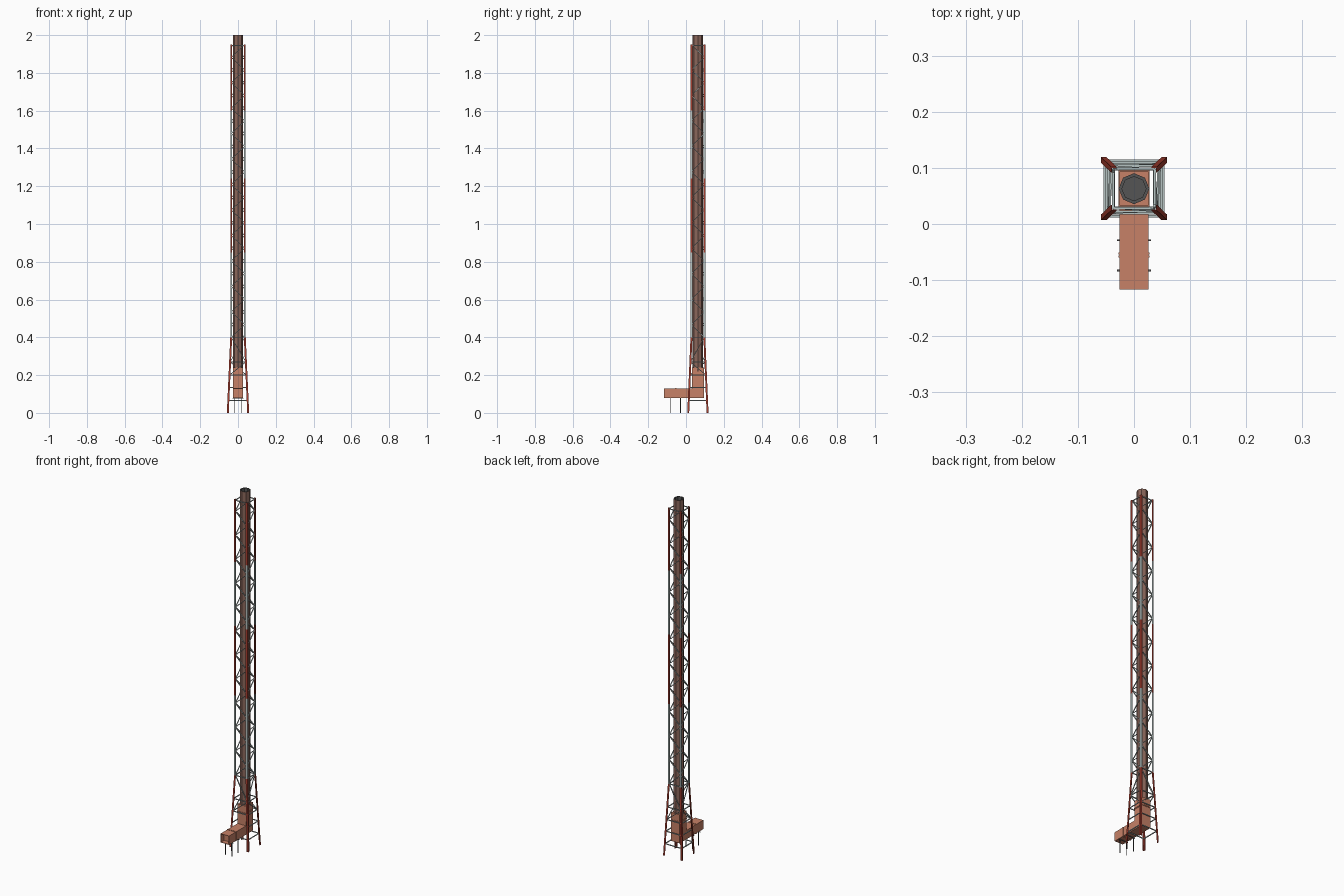
import bpy, bmesh, math
from mathutils import Vector

if "Cube" in bpy.data.objects:
    bpy.data.objects.remove(bpy.data.objects["Cube"])

CY = 0.063                      # tower axis in y
TOP, KNEE = 1.95, 0.40          # truss top and start of the splayed base


def mat(name, c):
    m = bpy.data.materials.new(name)
    m.diffuse_color = (*c, 1)
    m.use_nodes = True
    m.node_tree.nodes["Principled BSDF"].inputs["Base Color"].default_value = m.diffuse_color
    return m


RED = mat("red_paint", (0.40, 0.05, 0.03))
GREY = mat("pale_grey_steel", (0.47, 0.55, 0.54))
RUST = mat("rusty_duct", (0.57, 0.22, 0.135))
PIPE = mat("brown_pipe", (0.26, 0.135, 0.105))
DARK = mat("dark_soot", (0.09, 0.09, 0.09))


def finish(bm, name, *mats):
    bmesh.ops.recalc_face_normals(bm, faces=bm.faces)
    me = bpy.data.meshes.new(name)
    bm.to_mesh(me)
    bm.free()
    for m in mats:
        me.materials.append(m)
    ob = bpy.data.objects.new(name, me)
    bpy.context.collection.objects.link(ob)
    return ob


def loft(bm, rings):
    """Skin a list of closed point rings and cap both ends."""
    vs = [[bm.verts.new(p) for p in r] for r in rings]
    n = len(vs[0])
    for a, b in zip(vs, vs[1:]):
        for i in range(n):
            j = (i + 1) % n
            bm.faces.new((a[i], a[j], b[j], b[i]))
    bm.faces.new(vs[0])
    bm.faces.new(vs[-1])


def rod(bm, a, b, r, n=4):
    a, b = Vector(a), Vector(b)
    q = (b - a).to_track_quat('Z', 'Y')
    ring = [q @ Vector((r * math.cos(t), r * math.sin(t), 0))
            for t in (math.tau * (i + .5) / n for i in range(n))]
    loft(bm, [[a + p for p in ring], [b + p for p in ring]])


def rect(x, y, z, axis):
    """Rectangle ring centred on x = 0, lying across the y or z axis."""
    if axis == 'y':
        return [(-x, y, z[0]), (x, y, z[0]), (x, y, z[1]), (-x, y, z[1])]
    return [(-x, y[0], z), (x, y[0], z), (x, y[1], z), (-x, y[1], z)]


def half(z):
    """Half width of the tower at height z."""
    return 0.038 + 0.018 * max(0, KNEE - z) / KNEE


SIGNS = ((-1, -1), (1, -1), (1, 1), (-1, 1))


def corner(i, z, inset=0.0):
    sx, sy = SIGNS[i % 4]
    h = half(z) - inset
    return Vector((sx * h, CY + sy * h * 0.95, z))


# Angle-iron legs, one object per colour band
bands = [("base", 0, KNEE, RED), ("lower", KNEE, 0.85, GREY), ("middle", 0.85, 1.24, RED),
         ("upper", 1.24, 1.60, GREY), ("top", 1.60, TOP, RED)]
W, T = 0.010, 0.0022
for name, z0, z1, m in bands:
    bm = bmesh.new()
    for i, (sx, sy) in enumerate(SIGNS):
        prof = [(0, 0), (W, 0), (W, T), (T, T), (T, W), (0, W)]
        loft(bm, [[corner(i, z) + Vector((sx * (.003 - u), sy * (.003 - v), 0)) for u, v in prof]
                  for z in (z0, z1)])
    finish(bm, name + "_legs", m)

# Zigzag bracing on all four faces
bm = bmesh.new()
N = 23
for f in range(4):
    for k in range(N):
        za = KNEE + (TOP - KNEE) * k / N
        zb = KNEE + (TOP - KNEE) * (k + 1) / N
        rod(bm, corner(f + (k + f) % 2, za, .002), corner(f + (k + f + 1) % 2, zb, .002), 0.0028)
finish(bm, "zigzag_braces", GREY)

# Horizontal rings and diagonals of the splayed base, plus the top ring
bm = bmesh.new()
levels = [0.065, 0.135, 0.20, 0.27, KNEE]
for f in range(4):
    for z in levels + [TOP - 0.005]:
        if f == 0 and z == 0.135:
            continue            # the duct passes through here
        rod(bm, corner(f, z, .001), corner(f + 1, z, .001), 0.003)
    for k, (za, zb) in enumerate(zip(levels[2:], levels[3:])):
        rod(bm, corner(f + (k + f) % 2, za, .002), corner(f + (k + f + 1) % 2, zb, .002), 0.0028)
finish(bm, "base_rings", GREY)

# Octagonal flue with a hollow sooty mouth
bm = bmesh.new()
S = 8


def ring(r, z):
    return [(r * math.cos(math.tau * i / S), CY + r * math.sin(math.tau * i / S), z)
            for i in range(S)]


loft(bm, [ring(0.0275, 0.22), ring(0.0275, 2.0), ring(0.0215, 2.0), ring(0.0215, 1.97)])
for fc in bm.faces:
    fc.material_index = int(fc.calc_center_median().z > 1.9)
finish(bm, "flue_pipe", PIPE, DARK)

# Intake duct with a recessed mouth, and upright elbow box
bm = bmesh.new()
loft(bm, [rect(.0235, -.09, (.0825, .1275), 'y'), rect(.0235, -.117, (.0825, .1275), 'y'),
          rect(.026, -.117, (.08, .13), 'y'), rect(.026, .034, (.08, .13), 'y')])
finish(bm, "intake_duct", RUST)
bm = bmesh.new()
loft(bm, [rect(.026, (.033, .094), z, 'z') for z in (.08, .24)])
finish(bm, "upright_duct", RUST)

# Flange bands
bm = bmesh.new()
for c in (-0.0575, -0.0525):
    loft(bm, [rect(.0275, c + d, (.0785, .1315), 'y') for d in (-.0018, .0018)])
for c in (0.1945, 0.1995):
    loft(bm, [rect(.0275, (.0315, .0955), c + d, 'z') for d in (-.0018, .0018)])
finish(bm, "duct_flanges", RUST)

# Duct support posts with cross bars
bm = bmesh.new()
for y in (-0.083, -0.029):
    for x in (-0.02, 0.02):
        rod(bm, (x, y, 0), (x, y, 0.08), 0.0022)
    rod(bm, (-0.03, y, 0.077), (0.03, y, 0.077), 0.0022)
finish(bm, "duct_supports", DARK)
